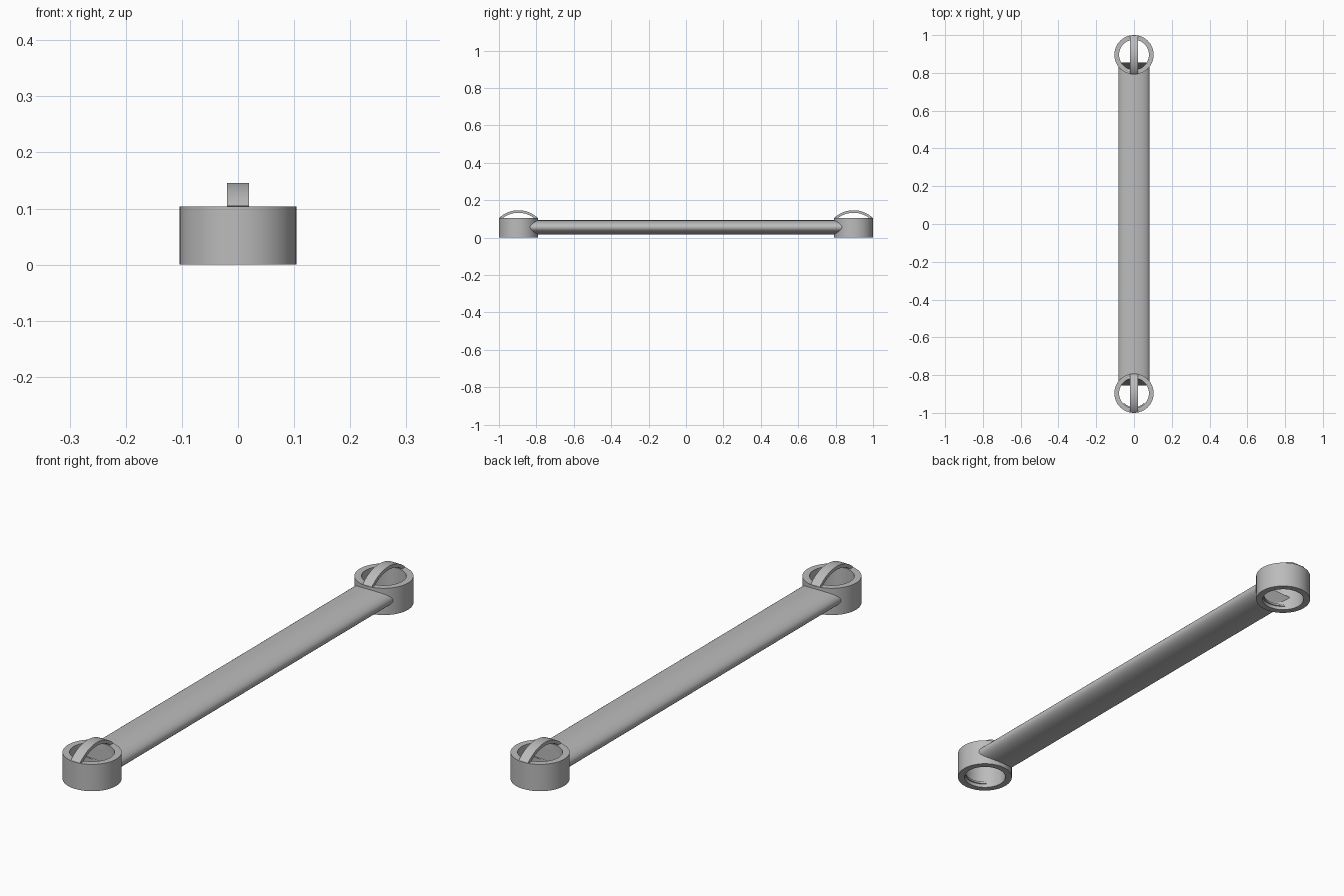
import bpy, bmesh, math

cube = bpy.data.objects.get("Cube")
if cube:
    bpy.data.objects.remove(cube, do_unlink=True)

RING_Y, R_OUT, R_IN, RING_H = 0.896, 0.104, 0.079, 0.104

grey = bpy.data.materials.new("plain grey")
grey.use_nodes = True
colour = (0.5, 0.5, 0.5, 1)
grey.diffuse_color = colour
grey.node_tree.nodes["Principled BSDF"].inputs["Base Color"].default_value = colour


def finish(name, bm, location=(0, 0, 0)):
    """Turn a bmesh into a smooth-shaded grey object."""
    bmesh.ops.recalc_face_normals(bm, faces=bm.faces)
    mesh = bpy.data.meshes.new(name)
    bm.to_mesh(mesh)
    bm.free()
    mesh.materials.append(grey)
    obj = bpy.data.objects.new(name, mesh)
    obj.location = location
    bpy.context.collection.objects.link(obj)
    bpy.ops.object.select_all(action='DESELECT')
    obj.select_set(True)
    bpy.context.view_layer.objects.active = obj
    bpy.ops.object.shade_smooth_by_angle(angle=math.radians(35))
    return obj


def loft(bm, loops, closed=False):
    """Skin a series of equal-length vertex loops; cap the ends unless closed."""
    rows = [[bm.verts.new(p) for p in loop] for loop in loops]
    n = len(rows[0])
    pairs = list(zip(rows, rows[1:])) + ([(rows[-1], rows[0])] if closed else [])
    for a, b in pairs:
        for i in range(n):
            j = (i + 1) % n
            bm.faces.new((a[i], a[j], b[j], b[i]))
    if not closed:
        bm.faces.new(rows[0])
        bm.faces.new(rows[-1])


def band(r0, r1, z0, z1, start, end, steps):
    """Rectangular sections swept round the z axis."""
    loops = []
    for i in range(steps):
        a = math.radians(start + (end - start) * i / (steps - 1))
        loops.append([(r * math.cos(a), r * math.sin(a), z)
                      for r, z in ((r0, z0), (r1, z0), (r1, z1), (r0, z1))])
    return loops


# Handle bar: oval section whose ends follow the walls of the rings
def bar_end(side):
    points = []
    for i in range(64):
        a = math.tau * i / 64
        x = 0.083 * math.cos(a)
        y = RING_Y - math.sqrt(0.092 ** 2 - x ** 2)
        points.append((x, side * y, 0.055 + 0.038 * math.sin(a)))
    return points


bm = bmesh.new()
loft(bm, [bar_end(-1), bar_end(1)])
finish("handle_bar", bm)

for side, label in ((-1, "front"), (1, "back")):
    place = (0, side * RING_Y, 0)

    # Open ring
    bm = bmesh.new()
    loft(bm, band(R_IN, R_OUT, 0, RING_H, 0, 360 - 360 / 72, 72), closed=True)
    finish(label + "_ring", bm, place)

    # Small ledge inside the ring
    bm = bmesh.new()
    loft(bm, band(R_IN - 0.005, R_IN + 0.005, 0.014, 0.022, 225, 315, 17))
    finish(label + "_inner_ledge", bm, place)

    # Arched strap over the ring, thickest where it meets the rim
    bm = bmesh.new()
    loops = []
    for i in range(33):
        t = 2 * i / 32 - 1
        y_out, y_in = 0.103 * t, 0.084 * t
        z_out = -0.0038 + math.sqrt(0.1498 ** 2 - y_out ** 2)
        z_in = -0.0038 + math.sqrt(0.137 ** 2 - y_in ** 2)
        loops.append([(-0.02, y_out, z_out), (0.02, y_out, z_out),
                      (0.02, y_in, z_in - 0.0008), (-0.02, y_in, z_in - 0.0008)])
    loft(bm, loops)
    finish(label + "_strap", bm, place)
